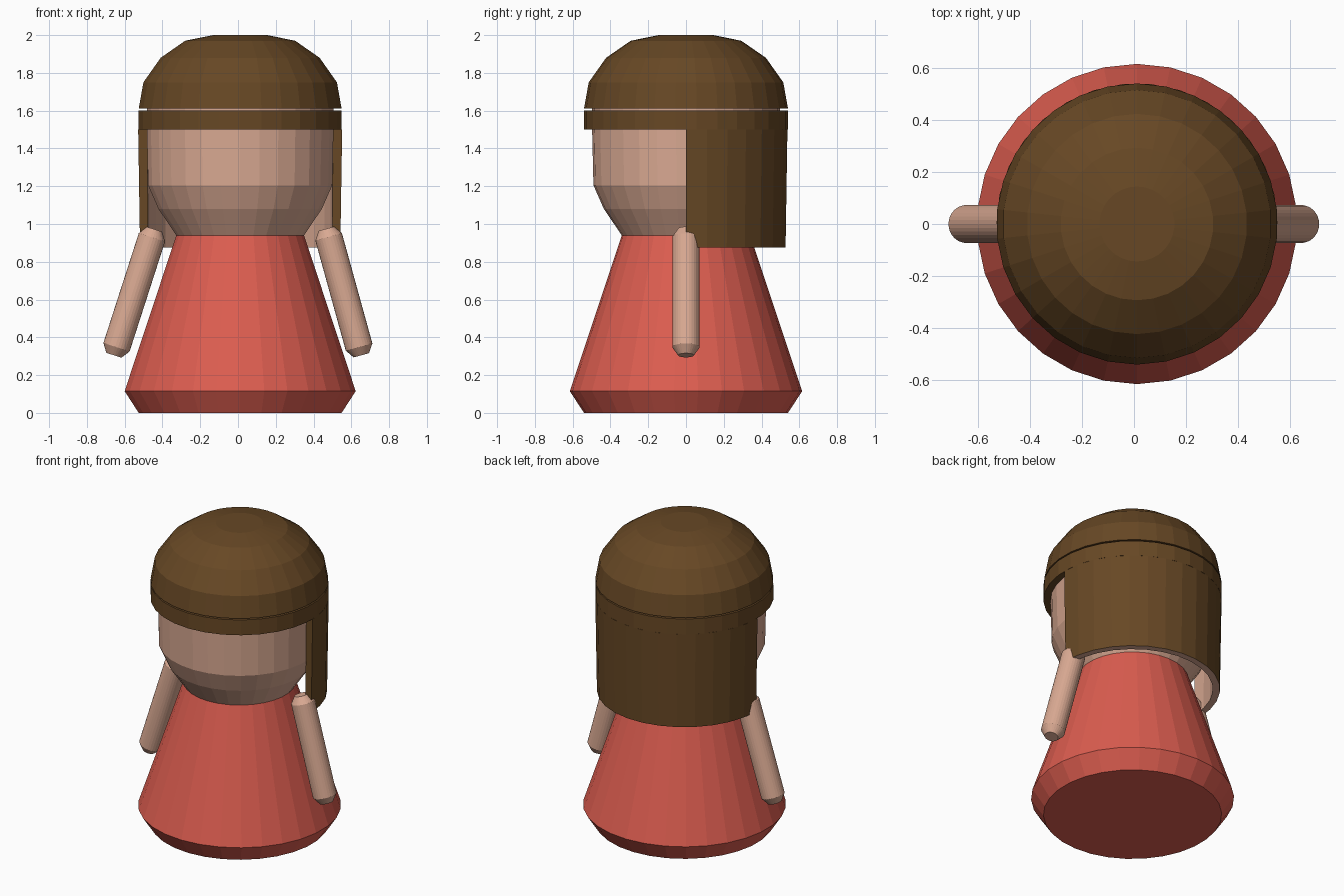
import bpy, bmesh
from math import pi, sin, cos
from mathutils import Vector

if "Cube" in bpy.data.objects:
    bpy.data.objects.remove(bpy.data.objects["Cube"])

CX = 0.0115   # body axis sits slightly off the overall centre
SIDES = 30


def material(name, rgb):
    m = bpy.data.materials.new(name)
    m.diffuse_color = (*rgb, 1)
    m.use_nodes = True
    m.node_tree.nodes["Principled BSDF"].inputs["Base Color"].default_value = m.diffuse_color
    return m


RED = material("red cloth", (0.72, 0.11, 0.08))
SKIN = material("skin", (0.70, 0.40, 0.29))
BROWN = material("brown hair", (0.135, 0.064, 0.018))


def finish(name, bm, mats):
    bmesh.ops.recalc_face_normals(bm, faces=bm.faces)
    me = bpy.data.meshes.new(name)
    bm.to_mesh(me)
    bm.free()
    for m in mats:
        me.materials.append(m)
    ob = bpy.data.objects.new(name, me)
    bpy.context.collection.objects.link(ob)
    return ob


def lathe(name, profile, mat):
    """Closed solid of revolution from (radius, z) points, capped at both ends."""
    bm = bmesh.new()
    rings = []
    for r, z in profile:
        angles = [pi / 2 + 2 * pi * i / SIDES for i in range(SIDES)]
        rings.append([bm.verts.new((r * cos(a), r * sin(a), z)) for a in angles])
    for lo, hi in zip(rings, rings[1:]):
        for i in range(SIDES):
            j = (i + 1) % SIDES
            bm.faces.new((lo[i], lo[j], hi[j], hi[i]))
    bm.faces.new(rings[0])
    bm.faces.new(rings[-1])
    return finish(name, bm, [mat])


# Dress
dress = lathe("dress", [(0.54, 0), (0.615, 0.115), (0.34, 0.94)], RED)

# Head
head = lathe("head", [(0.34, 0.94), (0.435, 1.08), (0.49, 1.205),
                      (0.497, 1.5), (0.497, 1.65)], SKIN)

# Hair: band around the forehead and domed cap, with a thin groove between
band = lathe("hair_band", [(0.54, 1.5), (0.54, 1.602)], BROWN)
cap = lathe("hair_cap", [(0.54, 1.611), (0.515, 1.75), (0.423, 1.88),
                         (0.293, 1.97), (0.144, 2.0)], BROWN)

# Back hair: half shell, brown outside and skin coloured inside
bm = bmesh.new()
section = [(0.53, 0.875), (0.54, 1.5), (0.492, 1.5), (0.487, 0.875)]
half = SIDES // 2
cols = [[bm.verts.new((r * cos(pi * i / half), r * sin(pi * i / half), z))
         for r, z in section] for i in range(half + 1)]
for a, b in zip(cols, cols[1:]):
    for k in range(4):
        f = bm.faces.new((a[k], b[k], b[(k + 1) % 4], a[(k + 1) % 4]))
        f.material_index = int(k >= 2)
bm.faces.new(cols[0])
bm.faces.new(cols[-1])
back_hair = finish("back_hair", bm, [BROWN, SKIN])

for ob in (dress, head, band, cap, back_hair):
    ob.location.x = CX

# Arms: chamfered rods slanting outwards
for name, top, bottom in (("left_arm", (-0.442, 0.972), (-0.657, 0.305)),
                          ("right_arm", (0.468, 0.975), (0.653, 0.305))):
    p = Vector((bottom[0], 0, bottom[1]))
    axis = Vector((top[0], 0, top[1])) - p
    n = axis.length
    arm = lathe(name, [(0.042, 0), (0.073, 0.045), (0.073, n - 0.045), (0.042, n)], SKIN)
    arm.location = p
    arm.rotation_euler = axis.to_track_quat('Z', 'Y').to_euler()
